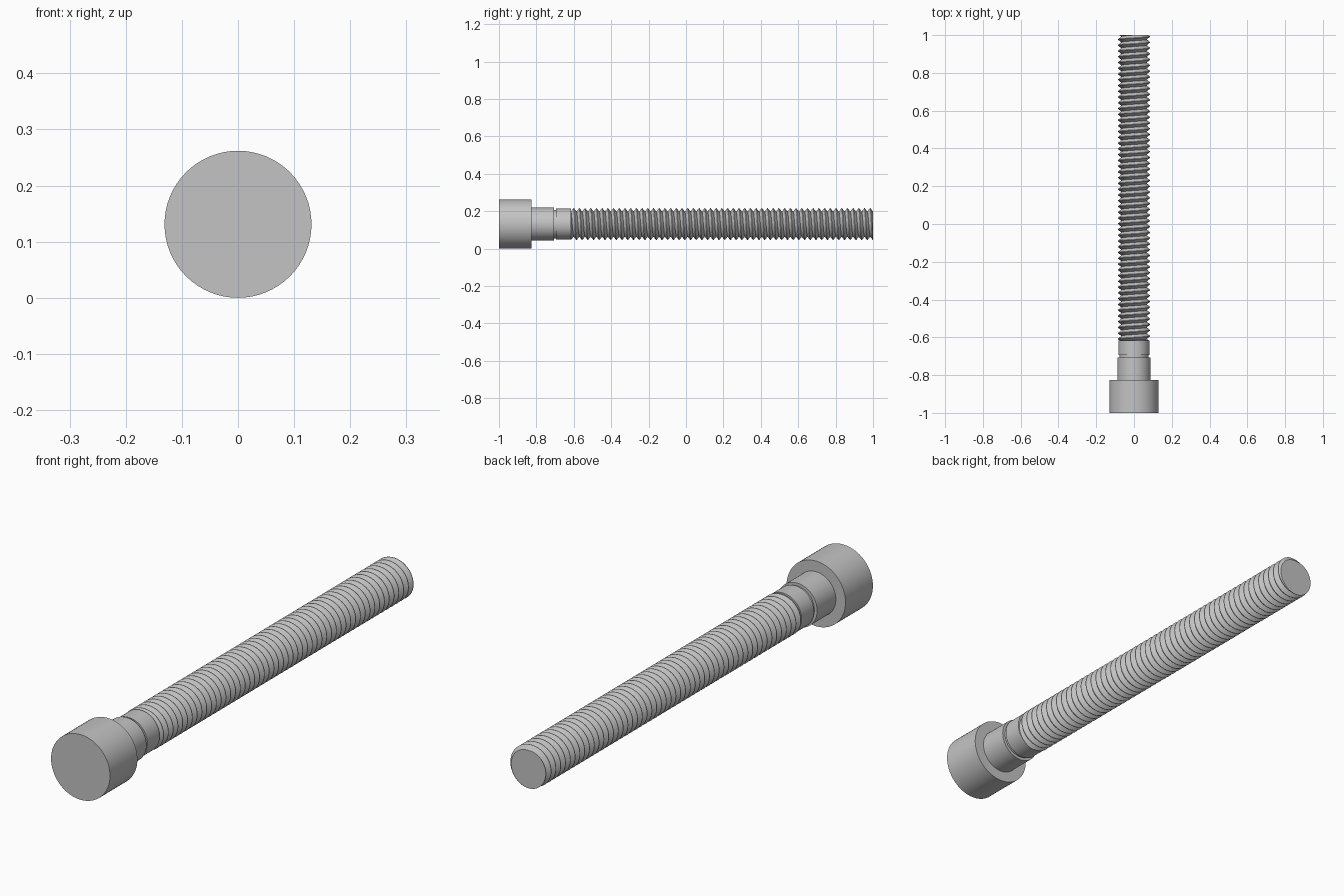
import bpy, bmesh
from math import sin, cos, tau, radians

cube = bpy.data.objects.get("Cube")
if cube:
    bpy.data.objects.remove(cube, do_unlink=True)

AXIS_Z = 0.131
SEGMENTS = 64

steel = bpy.data.materials.new("grey steel")
steel.use_nodes = True
GREY = (0.55, 0.55, 0.55, 1)
steel.diffuse_color = GREY
steel.node_tree.nodes["Principled BSDF"].inputs["Base Color"].default_value = GREY


def point(r, y, turn):
    return (r * sin(turn * tau), y, AXIS_Z + r * cos(turn * tau))


def sweep(name, column):
    """Skin the profile columns around the axis, weld the seam and cap the ends."""
    bm = bmesh.new()
    cols = []
    for j in range(SEGMENTS + 1):
        turn = j / SEGMENTS
        cols.append([bm.verts.new(point(r, y, turn)) for r, y in column(turn)])
    for a, b in zip(cols, cols[1:]):
        for i in range(len(a) - 1):
            bm.faces.new((a[i], a[i + 1], b[i + 1], b[i]))
    bmesh.ops.remove_doubles(bm, verts=bm.verts[:], dist=1e-5)
    rim = [e for e in bm.edges if e.is_boundary]
    bmesh.ops.holes_fill(bm, edges=rim, sides=0)
    bmesh.ops.recalc_face_normals(bm, faces=bm.faces[:])
    mesh = bpy.data.meshes.new(name)
    bm.to_mesh(mesh)
    bm.free()
    mesh.materials.append(steel)
    obj = bpy.data.objects.new(name, mesh)
    bpy.context.collection.objects.link(obj)
    bpy.ops.object.select_all(action="DESELECT")
    obj.select_set(True)
    bpy.context.view_layer.objects.active = obj
    bpy.ops.object.shade_smooth_by_angle(angle=radians(30))
    return obj


def lathe(name, profile):
    return sweep(name, lambda turn: profile)


# Head and stepped shank with its relief groove
lathe("head", [(0.131, -1), (0.131, -0.826)])
lathe("shank", [(0.088, -0.826), (0.088, -0.707), (0.076, -0.707),
                (0.076, -0.694), (0.083, -0.694), (0.083, -0.616)])

# Right-hand helical thread, cut off square at both ends
START, END, TURNS = -0.616, 1.0, 53
PITCH = (END - START) / TURNS
ROOT, CREST = 0.067, 0.085
PHASES = (0, 0.46, 0.54)


def thread_radius(phase):
    rise = min(phase, 1 - phase) / PHASES[1]
    return ROOT + (CREST - ROOT) * min(rise, 1)


def thread_column(turn):
    points = []
    for k in range(-2, TURNS + 2):
        for phase in PHASES:
            along = min(max(k + phase + turn, 0), TURNS)
            points.append((thread_radius((along - turn) % 1), START + along * PITCH))
    return points


sweep("thread", thread_column)
